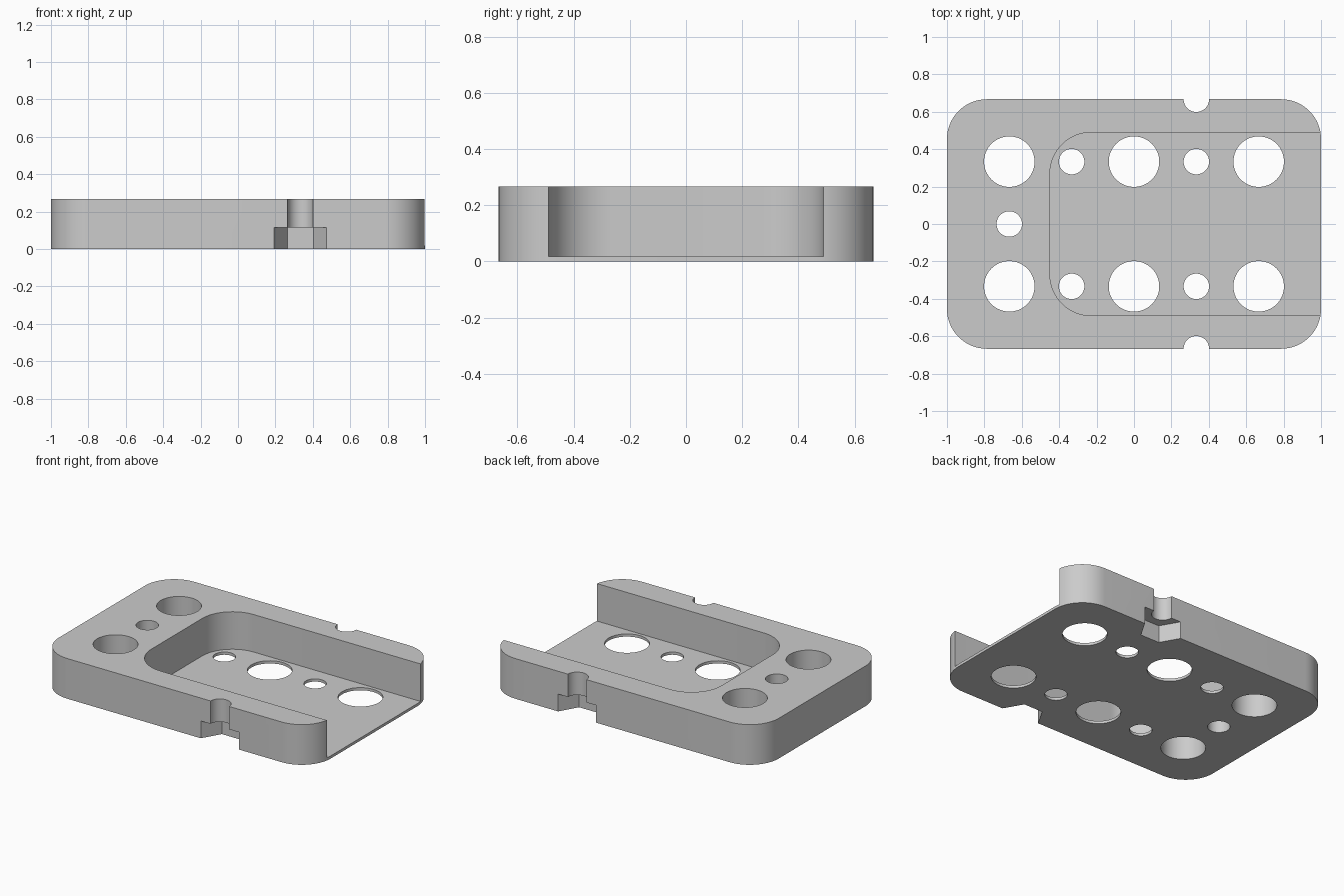
import bpy
import bmesh
from math import cos, sin, pi, radians

if "Cube" in bpy.data.objects:
    bpy.data.objects.remove(bpy.data.objects["Cube"], do_unlink=True)

HEIGHT = 0.267
HALF_Y = 0.667
PITCH = 1 / 3

grey = bpy.data.materials.new("light grey")
grey.use_nodes = True
grey.diffuse_color = (0.6, 0.6, 0.6, 1)
grey.node_tree.nodes["Principled BSDF"].inputs["Base Color"].default_value = (0.6, 0.6, 0.6, 1)


def prism(name, outline, z0, z1):
    """Extrude a counter-clockwise outline from z0 to z1."""
    bm = bmesh.new()
    face = bm.faces.new([bm.verts.new((x, y, z0)) for x, y in outline])
    top = bmesh.ops.extrude_face_region(bm, geom=[face])["geom"]
    verts = [v for v in top if isinstance(v, bmesh.types.BMVert)]
    bmesh.ops.translate(bm, verts=verts, vec=(0, 0, z1 - z0))
    bmesh.ops.recalc_face_normals(bm, faces=bm.faces)
    mesh = bpy.data.meshes.new(name)
    bm.to_mesh(mesh)
    bm.free()
    mesh.materials.append(grey)
    obj = bpy.data.objects.new(name, mesh)
    bpy.context.collection.objects.link(obj)
    return obj


def circle(cx, cy, r, n=64):
    return [(cx + r * cos(2 * pi * i / n), cy + r * sin(2 * pi * i / n)) for i in range(n)]


def rounded_rect(x0, x1, y0, y1, r, steps=16):
    centres = [(x1 - r, y1 - r), (x0 + r, y1 - r), (x0 + r, y0 + r), (x1 - r, y0 + r)]
    return [(cx + r * cos(pi / 2 * (k + i / steps)), cy + r * sin(pi / 2 * (k + i / steps)))
            for k, (cx, cy) in enumerate(centres) for i in range(steps + 1)]


# Rounded block
block = prism("base_block", rounded_rect(-1, 1, -HALF_Y, HALF_Y, 0.213), 0, HEIGHT)

# Pocket, open at the +x end
cutters = [prism("pocket_cutter", rounded_rect(-0.45, 1.5, -0.49, 0.49, 0.222), 0.018, 0.5)]

# Through holes
small = [(-2 * PITCH, 0)]
for side in (-1, 1):
    y = side * PITCH
    small += [(-PITCH, y), (PITCH, y)]
    for x in (-2 * PITCH, 0, 2 * PITCH):
        cutters.append(prism("large_hole_cutter", circle(x, y, 0.135), -0.1, 0.5))
    # Edge screw slot with a hexagonal nut recess below it
    edge = side * HALF_Y
    cutters.append(prism("screw_slot_cutter", circle(PITCH, edge, 0.068), -0.1, 0.5))
    cutters.append(prism("nut_recess_cutter", circle(PITCH, edge, 0.14, 6), -0.1, 0.115))
for x, y in small:
    cutters.append(prism("small_hole_cutter", circle(x, y, 0.068), -0.1, 0.5))

# Cut everything out of the block
bpy.ops.object.select_all(action="DESELECT")
bpy.context.view_layer.objects.active = block
block.select_set(True)
for cutter in cutters:
    cutter.hide_render = True
    mod = block.modifiers.new("cut", "BOOLEAN")
    mod.operation = "DIFFERENCE"
    mod.solver = "EXACT"
    mod.object = cutter
    bpy.ops.object.modifier_apply(modifier=mod.name)
    bpy.data.objects.remove(cutter, do_unlink=True)

bpy.ops.object.shade_smooth_by_angle(angle=radians(30))
